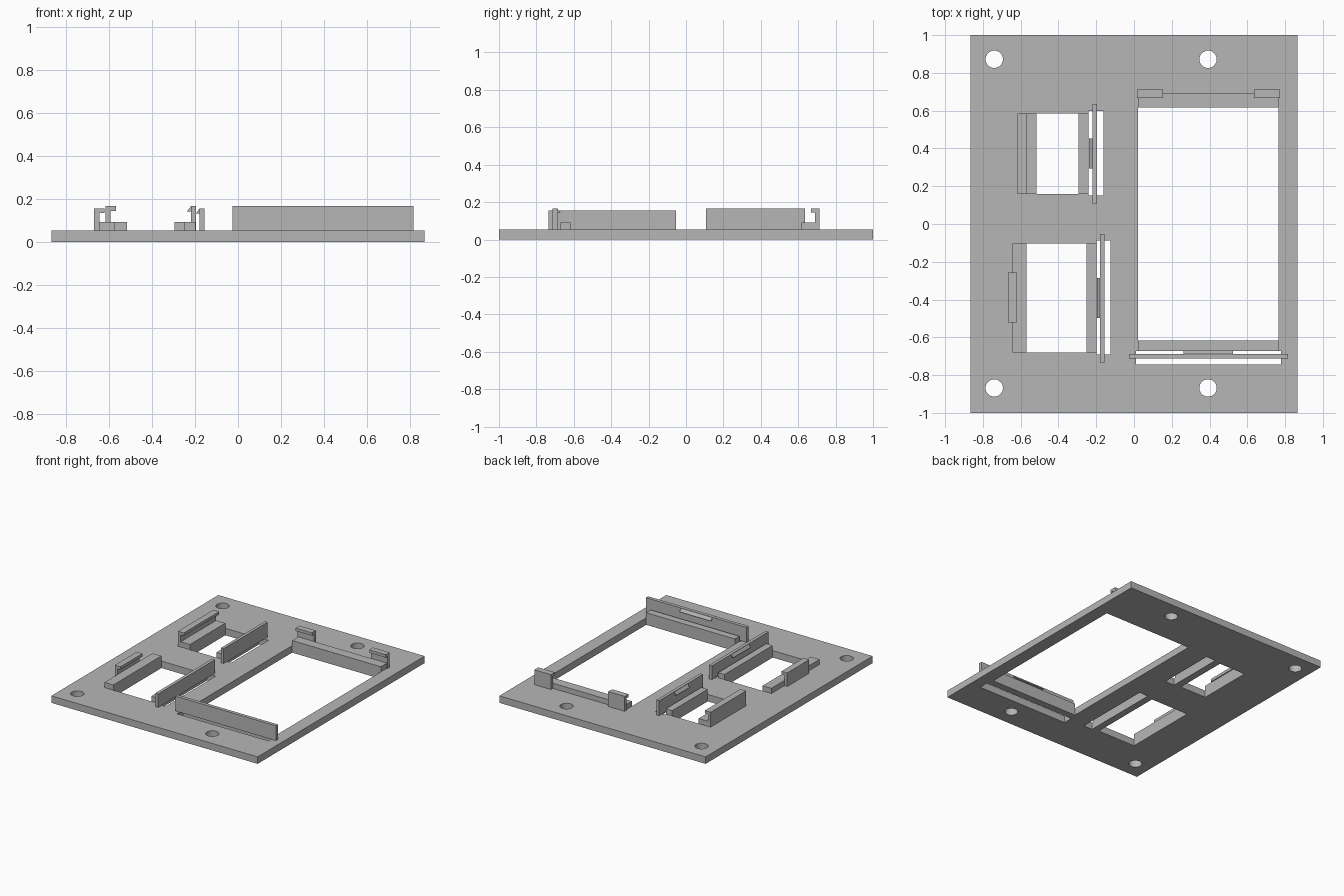
import bpy
import bmesh
from mathutils import Matrix, Vector

cube = bpy.data.objects.get("Cube")
if cube:
    bpy.data.objects.remove(cube, do_unlink=True)

grey = bpy.data.materials.new("light grey plastic")
grey.use_nodes = True
grey.diffuse_color = (0.47, 0.47, 0.47, 1)
grey.node_tree.nodes["Principled BSDF"].inputs["Base Color"].default_value = grey.diffuse_color

DECK = 0.053      # top of the plate
LEDGE = 0.092     # top of the support ledges
LIP = 0.022       # thickness of clip lips and catches


def finish(name, bm):
    bmesh.ops.recalc_face_normals(bm, faces=bm.faces)
    mesh = bpy.data.meshes.new(name)
    bm.to_mesh(mesh)
    bm.free()
    mesh.materials.append(grey)
    obj = bpy.data.objects.new(name, mesh)
    bpy.context.collection.objects.link(obj)
    return obj


def add_box(bm, x, y, z):
    size = Matrix.Diagonal((x[1] - x[0], y[1] - y[0], z[1] - z[0], 1))
    centre = Vector((sum(x) / 2, sum(y) / 2, sum(z) / 2))
    bmesh.ops.create_cube(bm, size=1, matrix=Matrix.Translation(centre) @ size)


def box(name, x, y, z):
    bm = bmesh.new()
    add_box(bm, x, y, z)
    return finish(name, bm)


def extrusion(name, profile, span, axis):
    """Extrude an (across, z) profile along the x or y axis."""
    bm = bmesh.new()
    place = (lambda a, t, z: (t, a, z)) if axis == "x" else (lambda a, t, z: (a, t, z))
    face = bm.faces.new([bm.verts.new(place(a, span[0], z)) for a, z in profile])
    new = bmesh.ops.extrude_face_region(bm, geom=[face])["geom"]
    move = Vector(place(0, span[1] - span[0], 0))
    bmesh.ops.translate(bm, vec=move, verts=[v for v in new if isinstance(v, bmesh.types.BMVert)])
    return finish(name, bm)


def clip(name, outer, inner, tip, top, span, axis):
    """Upright hook whose lip reaches over the ledge."""
    extrusion(name, [(outer, DECK), (inner, DECK), (inner, top - LIP),
                     (tip, top - LIP), (tip, top), (outer, top)], span, axis)


def spring_wall(name, near, far, tip, top, span, catch, axis):
    """Thin flexible wall bridging its slot, with a wedge catch."""
    extrusion(name, [(near, DECK), (far, DECK), (far, top), (near, top)], span, axis)
    extrusion(name + "_catch", [(near, top - LIP - 0.002), (tip, top - LIP - 0.002),
                                (near, top - 0.002)], catch, axis)


# Base plate with windows, flex slots and screw holes
plate = box("base_plate", (-0.865, 0.865), (-1, 1), (0, DECK))
bm = bmesh.new()
cut_z = (-0.1, 0.2)
for x, y in [((0.022, 0.766), (-0.617, 0.617)),
             ((-0.516, -0.294), (0.16, 0.585)),
             ((-0.57, -0.251), (-0.68, -0.103)),
             ((0.01, 0.778), (-0.744, -0.672)),
             ((-0.24, -0.161), (0.15, 0.597)),
             ((-0.198, -0.124), (-0.692, -0.088))]:
    add_box(bm, x, y, cut_z)
for x in (-0.74, 0.392):
    for y in (-0.868, 0.872):
        bmesh.ops.create_cone(bm, cap_ends=True, segments=32, radius1=0.046, radius2=0.046,
                              depth=0.4, matrix=Matrix.Translation((x, y, 0)))
cutter = finish("plate_cutter", bm)
cutter.hide_render = True
mod = plate.modifiers.new("openings", "BOOLEAN")
mod.operation = "DIFFERENCE"
mod.solver = "EXACT"
mod.object = cutter
bpy.context.view_layer.objects.active = plate
bpy.ops.object.modifier_apply(modifier=mod.name)
bpy.data.objects.remove(cutter, do_unlink=True)

# Support ledges along the window edges
ledge_z = (DECK, LEDGE)
box("large_window_back_ledge", (0.022, 0.766), (0.617, 0.69), ledge_z)
box("large_window_front_ledge", (0.022, 0.766), (-0.672, -0.617), ledge_z)
box("back_window_right_ledge", (-0.593, -0.516), (0.16, 0.585), ledge_z)
box("back_window_left_ledge", (-0.294, -0.24), (0.16, 0.585), ledge_z)
box("front_window_right_ledge", (-0.644, -0.57), (-0.68, -0.103), ledge_z)
box("front_window_left_ledge", (-0.251, -0.198), (-0.68, -0.103), ledge_z)

# Fixed clips
clip("large_window_clip_right", 0.713, 0.69, 0.667, 0.166, (0.015, 0.153), "x")
clip("large_window_clip_left", 0.713, 0.69, 0.667, 0.166, (0.634, 0.772), "x")
clip("back_window_clip", -0.616, -0.593, -0.567, 0.166, (0.16, 0.585), "y")
clip("front_window_clip", -0.668, -0.644, -0.62, 0.156, (-0.522, -0.258), "y")

# Spring walls opposite the clips
spring_wall("large_window_spring_wall", -0.687, -0.713, -0.671, 0.166,
            (-0.026, 0.816), (0.262, 0.524), "x")
spring_wall("back_window_spring_wall", -0.219, -0.196, -0.237, 0.166,
            (0.108, 0.636), (0.294, 0.452), "y")
spring_wall("front_window_spring_wall", -0.179, -0.155, -0.195, 0.156,
            (-0.734, -0.053), (-0.497, -0.287), "y")
